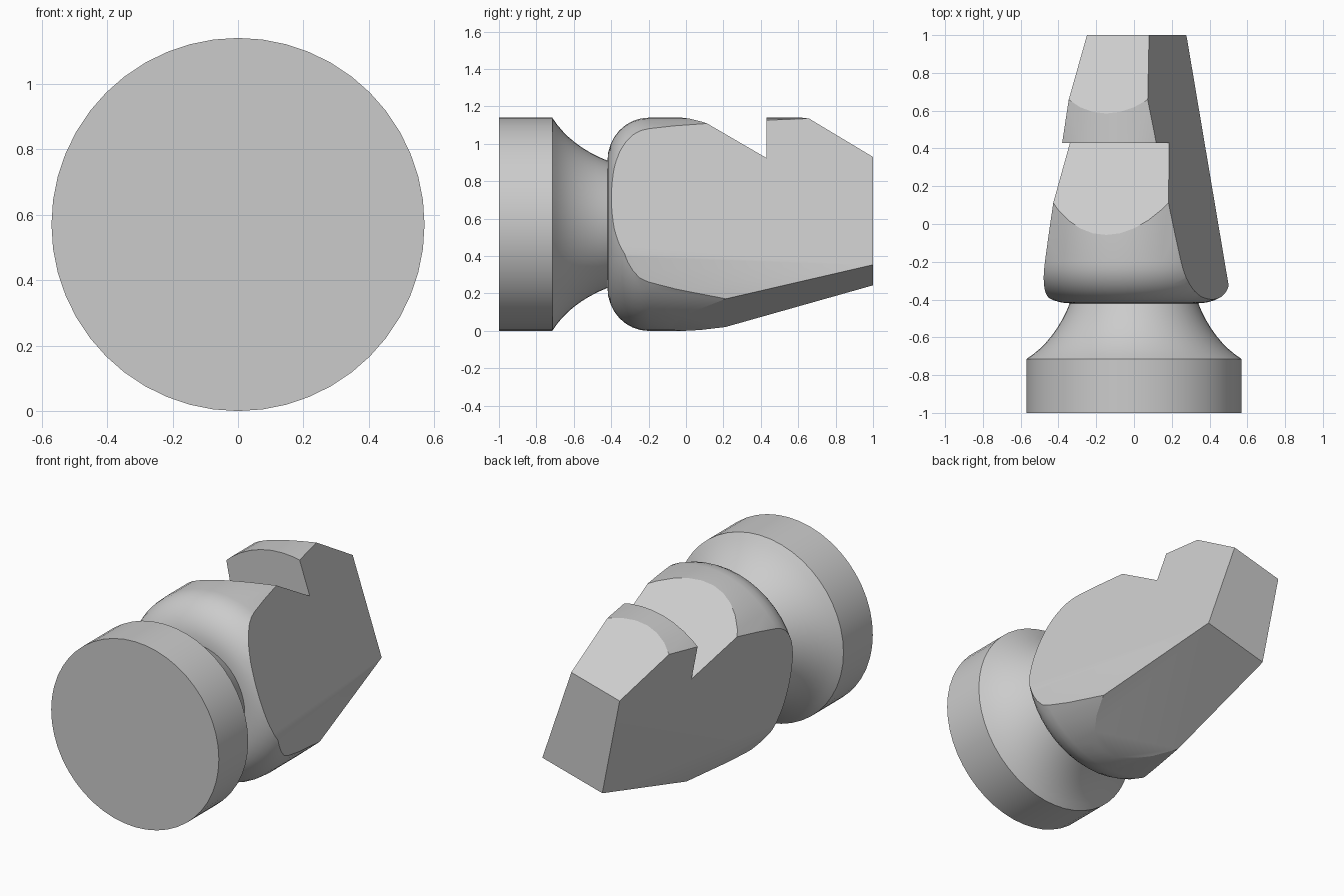
import bpy, bmesh
from math import cos, sin, pi, radians
from mathutils import Vector

if "Cube" in bpy.data.objects:
    bpy.data.objects.remove(bpy.data.objects["Cube"])

RADIUS, SIDES = 0.57, 48
TILT = radians(-15)

grey = bpy.data.materials.new("plain_grey")
grey.use_nodes = True
grey.diffuse_color = (0.6, 0.6, 0.6, 1)
grey.node_tree.nodes["Principled BSDF"].inputs["Base Color"].default_value = (0.6, 0.6, 0.6, 1)


def revolve(profile):
    """Closed solid turned around the y axis from (y, radius) points."""
    bm = bmesh.new()
    rings = []
    for y, r in profile:
        rings.append([bm.verts.new((r * sin(2 * pi * i / SIDES), y, r * cos(2 * pi * i / SIDES)))
                      for i in range(SIDES)])
    for a, b in zip(rings, rings[1:]):
        for i in range(SIDES):
            j = (i + 1) % SIDES
            bm.faces.new((a[i], a[j], b[j], b[i]))
    bm.faces.new(rings[0])
    bm.faces.new(rings[-1])
    bmesh.ops.recalc_face_normals(bm, faces=bm.faces)
    return bm


def slice_off(bm, point, normal):
    """Remove everything on the normal side of a plane and cap the cut."""
    cut = bmesh.ops.bisect_plane(bm, geom=bm.verts[:] + bm.edges[:] + bm.faces[:], dist=1e-5,
                                 plane_co=point, plane_no=normal, clear_outer=True)
    edges = [e for e in cut["geom_cut"] if isinstance(e, bmesh.types.BMEdge)]
    bmesh.ops.holes_fill(bm, edges=edges, sides=0)
    bmesh.ops.recalc_face_normals(bm, faces=bm.faces)


def make_object(name, bm, tilt=0.0):
    mesh = bpy.data.meshes.new(name)
    bm.to_mesh(mesh)
    bm.free()
    mesh.materials.append(grey)
    ob = bpy.data.objects.new(name, mesh)
    ob.location.z = RADIUS
    ob.rotation_euler.y = tilt
    bpy.context.collection.objects.link(ob)
    return ob


def select(ob):
    bpy.ops.object.select_all(action="DESELECT")
    ob.select_set(True)
    bpy.context.view_layer.objects.active = ob


def smooth(ob):
    select(ob)
    bpy.ops.object.shade_smooth_by_angle(angle=radians(22))


# Flange disc with a concave neck
start, bend, end = Vector((-0.715, RADIUS)), Vector((-0.62, 0.42)), Vector((-0.42, 0.34))
neck = []
for k in range(9):
    t = k / 8
    neck.append(start * (1 - t) ** 2 + bend * 2 * t * (1 - t) + end * t * t)
flange = make_object("flange_and_neck", revolve([(-1, RADIUS)] + neck))
smooth(flange)

# Round-shouldered jaw blank
shoulder = [(-0.2 - 0.22 * cos(k * pi / 16), 0.34 + 0.23 * sin(k * pi / 16)) for k in range(9)]
bm = revolve(shoulder + [(1, RADIUS)])

# Tapered flanks, lower flank chamfers and underside rising to the tip
for side in (1, -1):
    slice_off(bm, (side * 0.192, 1, 0), (side, 0.175, 0.067))
    slice_off(bm, (side * 0.212, 1, -0.281), (side * 0.962, 0.168, -0.273))
slice_off(bm, (0, 1, -0.281), (0, 0.266, -1))
jaw = make_object("jaw", bm, TILT)

# Stepped top: two slopes with a square notch wall
steps = [(-0.36, 0.741), (0.43, 0.294), (0.43, 0.661), (0.585, 0.57), (1.2, 0.21), (1.2, 0.741)]
bm = bmesh.new()
face = bm.faces.new([bm.verts.new((-1, y, w)) for y, w in steps])
swept = bmesh.ops.extrude_face_region(bm, geom=[face])["geom"]
bmesh.ops.translate(bm, vec=(2, 0, 0), verts=[v for v in swept if isinstance(v, bmesh.types.BMVert)])
bmesh.ops.recalc_face_normals(bm, faces=bm.faces)
cutter = make_object("step_cutter", bm, TILT)
cutter.hide_render = True

cut = jaw.modifiers.new("steps", "BOOLEAN")
cut.operation = "DIFFERENCE"
cut.solver = "EXACT"
cut.object = cutter
select(jaw)
bpy.ops.object.modifier_apply(modifier=cut.name)
bpy.data.objects.remove(cutter)
smooth(jaw)
